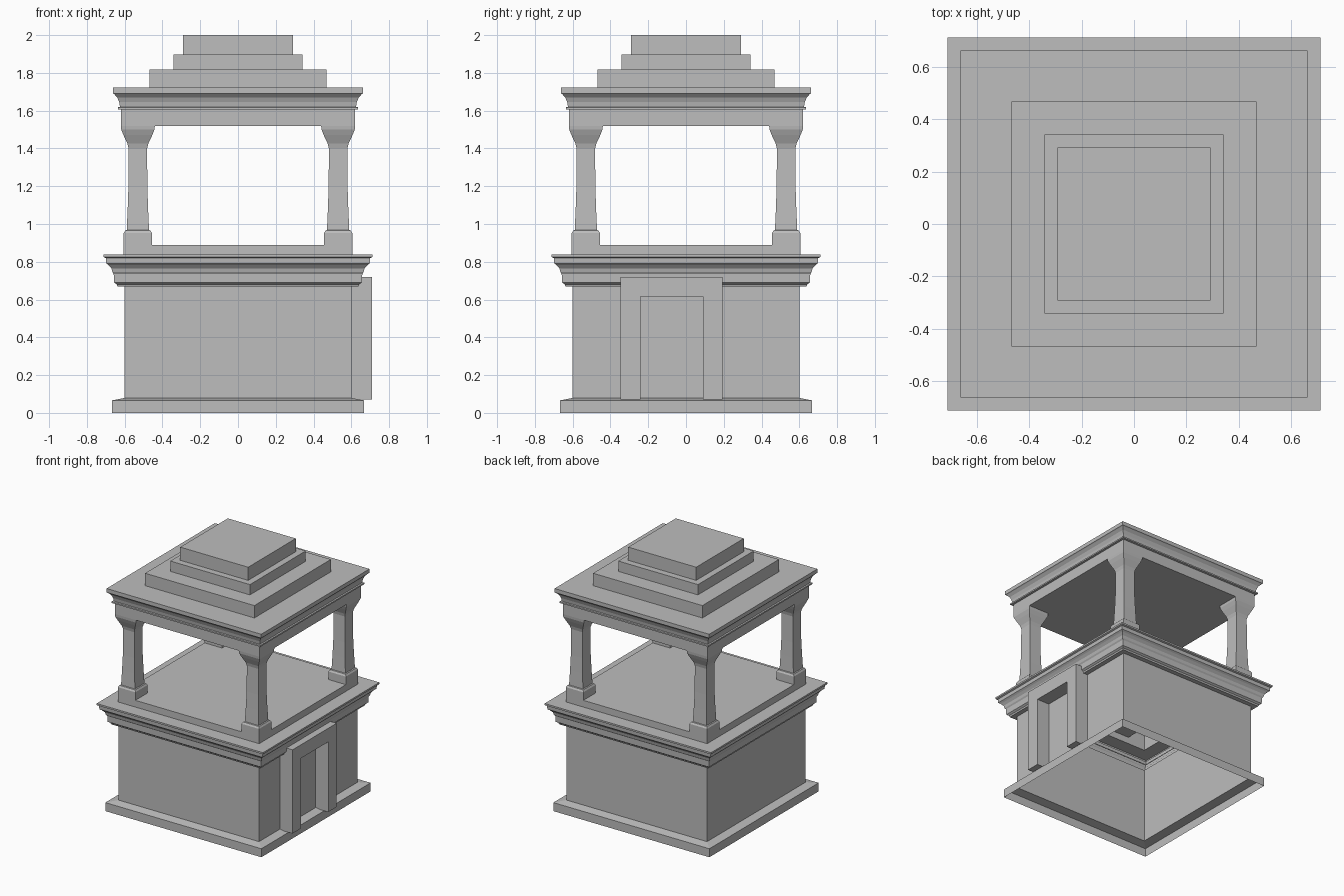
import bpy
import bmesh

cube = bpy.data.objects.get("Cube")
if cube:
    bpy.data.objects.remove(cube, do_unlink=True)

stone = bpy.data.materials.new("grey stone")
stone.use_nodes = True
GREY = (0.51, 0.51, 0.51, 1)
stone.diffuse_color = GREY
stone.node_tree.nodes["Principled BSDF"].inputs["Base Color"].default_value = GREY


def finish(name, bm):
    mesh = bpy.data.meshes.new(name)
    bm.to_mesh(mesh)
    bm.free()
    mesh.materials.append(stone)
    obj = bpy.data.objects.new(name, mesh)
    bpy.context.scene.collection.objects.link(obj)
    return obj


def square_loft(name, profile, cx=0, cy=0, top=False, bottom=False):
    """Stack square rings given as (half width, height)."""
    bm = bmesh.new()
    corners = [(-1, -1), (1, -1), (1, 1), (-1, 1)]
    rings = [[bm.verts.new((cx + sx * h, cy + sy * h, z)) for sx, sy in corners]
             for h, z in profile]
    for low, high in zip(rings, rings[1:]):
        for i in range(4):
            j = (i + 1) % 4
            bm.faces.new((low[i], low[j], high[j], high[i]))
    if top:
        bm.faces.new(rings[-1])
    if bottom:
        bm.faces.new(rings[0][::-1])
    return finish(name, bm)


# Hollow lower chamber: plinth, wall, cornice and deck edge, open below
EDGE, INNER, DECK = 0.605, 0.455, 0.89
square_loft("lower_chamber", [
    (0.668, 0), (0.668, 0.066), (0.606, 0.078), (0.602, 0.078),
    (0.602, 0.668), (0.638, 0.668), (0.642, 0.68), (0.656, 0.69),
    (0.658, 0.735), (0.665, 0.745), (0.67, 0.765), (0.685, 0.782),
    (0.698, 0.792), (0.7, 0.82), (0.712, 0.825), (0.712, 0.838),
    (EDGE, 0.838), (EDGE, DECK)])

# Deck floor, open at the corners beneath the hollow pedestals
bm = bmesh.new()
steps = (-EDGE, -INNER, INNER, EDGE)
grid = [[bm.verts.new((x, y, DECK)) for x in steps] for y in steps]
for r in range(3):
    for c in range(3):
        if r == 1 or c == 1:
            bm.faces.new((grid[r][c], grid[r][c + 1],
                          grid[r + 1][c + 1], grid[r + 1][c]))
finish("deck_floor", bm)

# Four square columns with pedestals and flared capitals
column = [(0.075, DECK), (0.075, 0.952), (0.067, 0.965), (0.059, 0.968),
          (0.054, 1.08), (0.05, 1.2), (0.049, 1.4), (0.055, 1.425),
          (0.076, 1.47), (0.088, 1.5), (0.09, 1.52)]
for side, sx in (("left", 1), ("right", -1)):
    for end, sy in (("front", -1), ("back", 1)):
        square_loft(f"{end}_{side}_column", column, sx * 0.53, sy * 0.53)

# Roof: beam, moulded cornice and stepped tiers
square_loft("roof", [
    (0.62, 1.52), (0.62, 1.605), (0.636, 1.607), (0.636, 1.618),
    (0.625, 1.62), (0.629, 1.645), (0.639, 1.67), (0.656, 1.688),
    (0.662, 1.692), (0.662, 1.722), (0.468, 1.722), (0.468, 1.818),
    (0.341, 1.818), (0.341, 1.898), (0.291, 1.898), (0.291, 2)],
    top=True, bottom=True)

# Door surround on the left wall, extruded from an arch-like outline
outline = [(-0.347, 0.072), (-0.242, 0.072), (-0.242, 0.615), (0.09, 0.615),
           (0.09, 0.072), (0.192, 0.072), (0.192, 0.72), (-0.347, 0.72)]
bm = bmesh.new()
face = bm.faces.new([bm.verts.new((0.6, y, z)) for y, z in outline])
extruded = bmesh.ops.extrude_face_region(bm, geom=[face])["geom"]
bmesh.ops.translate(bm, vec=(0.11, 0, 0),
                    verts=[v for v in extruded if isinstance(v, bmesh.types.BMVert)])
bmesh.ops.recalc_face_normals(bm, faces=bm.faces)
finish("door_surround", bm)
